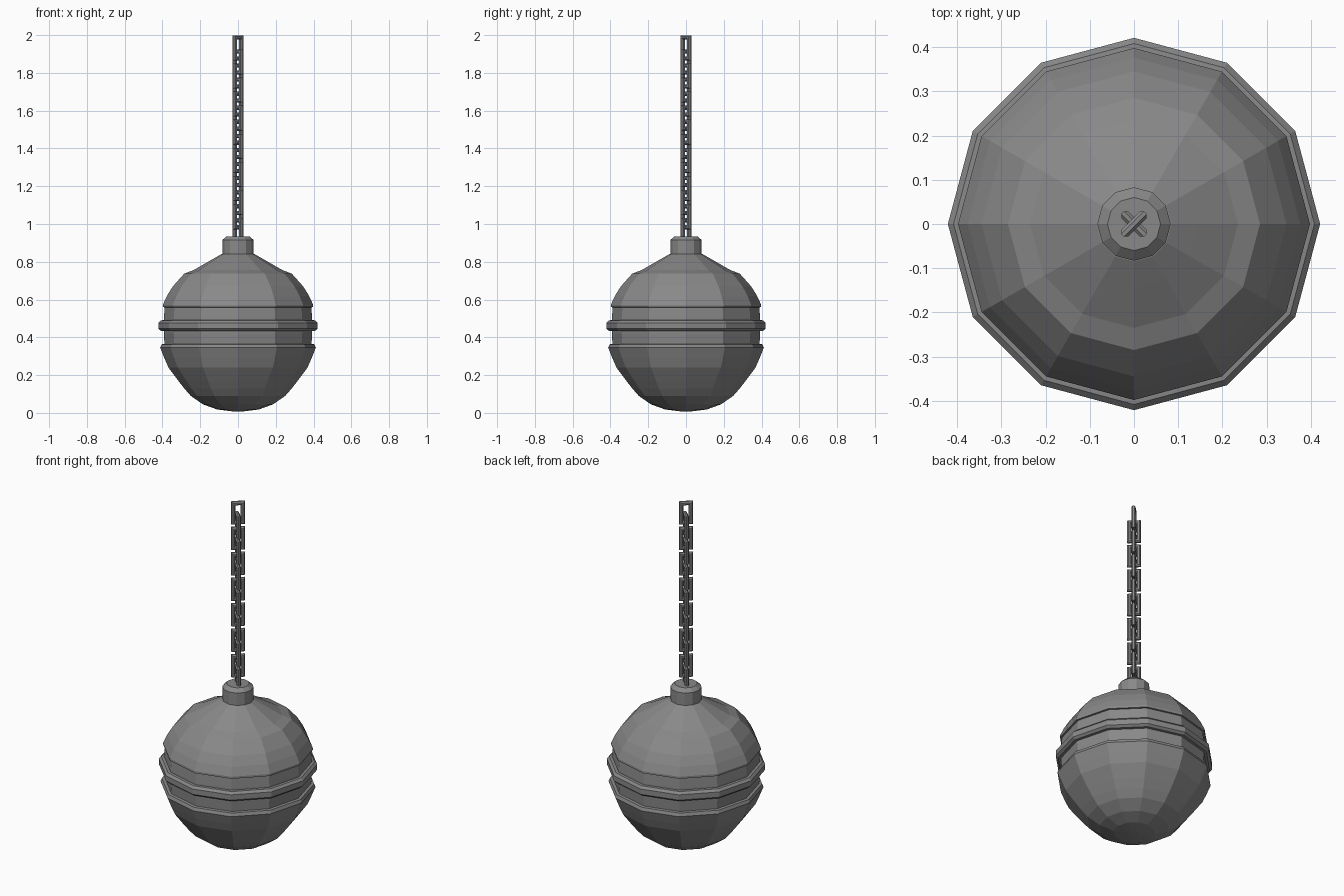
import bpy, bmesh
from math import sin, cos, pi
from mathutils import Vector, Matrix

old = bpy.data.objects.get("Cube")
if old:
    bpy.data.objects.remove(old)

steel = bpy.data.materials.new("grey steel")
steel.use_nodes = True
grey = (0.25, 0.25, 0.25, 1)
steel.diffuse_color = grey
steel.node_tree.nodes["Principled BSDF"].inputs["Base Color"].default_value = grey


def finish(bm, name):
    bmesh.ops.recalc_face_normals(bm, faces=bm.faces)
    mesh = bpy.data.meshes.new(name)
    bm.to_mesh(mesh)
    bm.free()
    mesh.materials.append(steel)
    obj = bpy.data.objects.new(name, mesh)
    bpy.context.collection.objects.link(obj)
    return obj


def lathe(name, profile, sides=12):
    """Spin (radius, height) points around z; open ends become flat caps."""
    bm = bmesh.new()
    rings = []
    for r, z in profile:
        rings.append([bm.verts.new((r * cos(2 * pi * i / sides), r * sin(2 * pi * i / sides), z))
                      for i in range(sides)])
    for low, high in zip(rings, rings[1:]):
        for i in range(sides):
            j = (i + 1) % sides
            bm.faces.new((low[i], low[j], high[j], high[i]))
    bm.faces.new(rings[0])
    bm.faces.new(rings[-1])
    return finish(bm, name)


def chain_link(name, top, angle, half_width=0.037, length=0.135, bar=0.012, sides=8):
    """Rectangular link with a round bar and mitred corners."""
    bm = bmesh.new()
    turn = Matrix.Rotation(angle, 3, 'Z')
    w, h = half_width - bar, length / 2 - bar
    rings = []
    for sx, sz in ((1, 1), (-1, 1), (-1, -1), (1, -1)):
        ring = []
        for i in range(sides):
            a = 2 * pi * (i + 0.5) / sides
            out = bar * cos(a)
            p = Vector((sx * (w + out), bar * sin(a), sz * (h + out) + top - length / 2))
            ring.append(bm.verts.new(turn @ p))
        rings.append(ring)
    for k in range(4):
        a, b = rings[k], rings[(k + 1) % 4]
        for i in range(sides):
            j = (i + 1) % sides
            bm.faces.new((a[i], a[j], b[j], b[i]))
    return finish(bm, name)


# Ball halves, each ending in a lip that overhangs the recessed waist
lathe("lower_shell", [(0.03, 0.008), (0.11, 0.018), (0.185, 0.045), (0.25, 0.09),
                      (0.285, 0.13), (0.32, 0.175), (0.368, 0.24), (0.39, 0.29),
                      (0.412, 0.345), (0.405, 0.363), (0.38, 0.366)])
lathe("waist", [(0.388, 0.35), (0.393, 0.42), (0.393, 0.50), (0.386, 0.58)])
lathe("upper_shell", [(0.38, 0.558), (0.398, 0.56), (0.398, 0.572), (0.376, 0.62),
                      (0.345, 0.67), (0.285, 0.737), (0.235, 0.756), (0.145, 0.808),
                      (0.085, 0.842), (0.05, 0.85)])

# Raised belt around the middle
lathe("belt_ring", [(0.38, 0.432), (0.408, 0.434), (0.421, 0.446),
                    (0.421, 0.477), (0.408, 0.49), (0.38, 0.492)])

# Collar where the chain enters
lathe("neck_collar", [(0.083, 0.83), (0.083, 0.915), (0.06, 0.935)])

# Chain of alternating links
for n in range(14):
    chain_link(f"chain_link_{n + 1}", 2 - 0.0745 * n, pi / 4 if n % 2 == 0 else -pi / 4)
